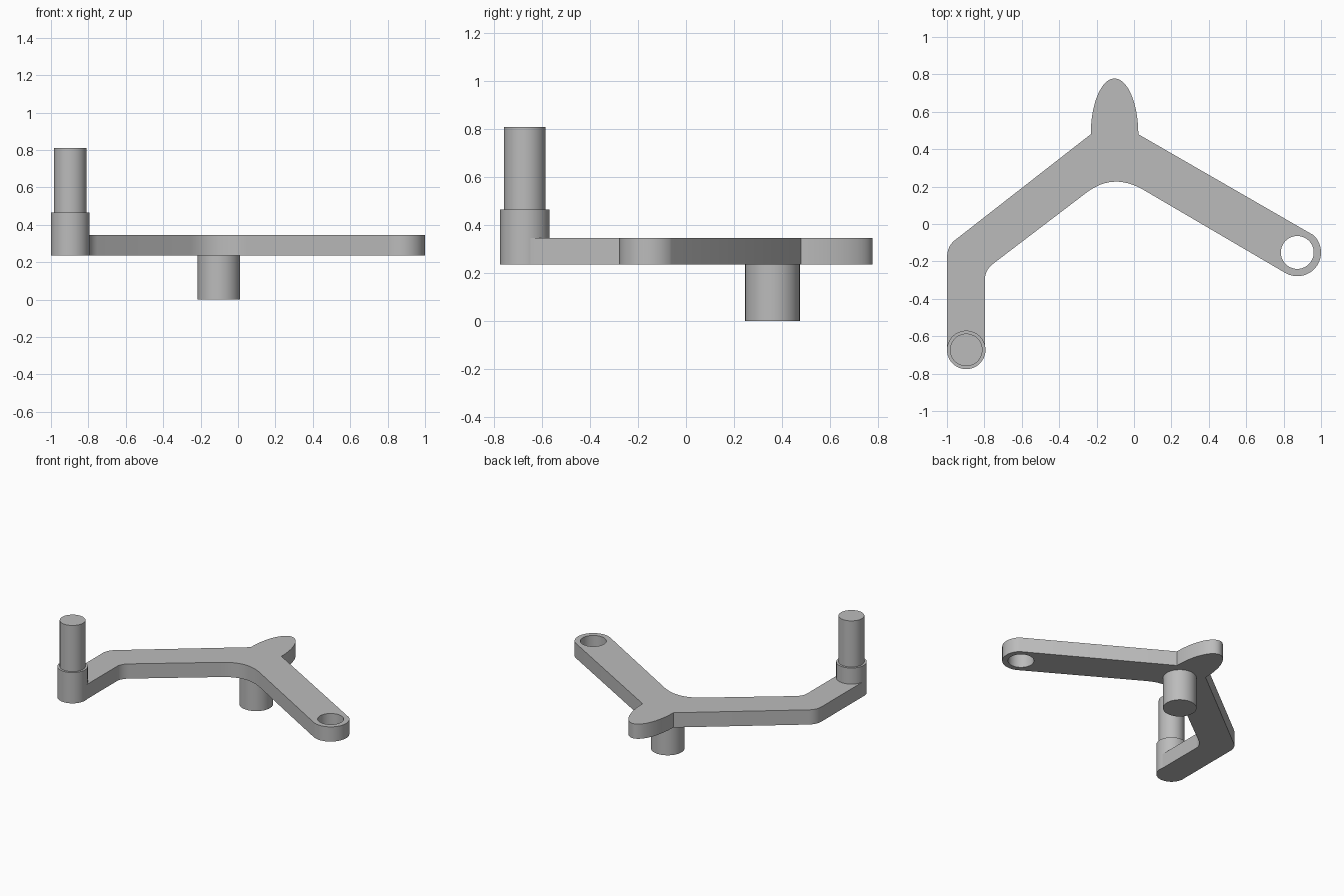
import bpy
import bmesh
from math import cos, sin, radians, tau
from mathutils import Vector

cube = bpy.data.objects.get("Cube")
if cube:
    bpy.data.objects.remove(cube, do_unlink=True)

COLOUR = (0.5, 0.5, 0.5, 1)
grey = bpy.data.materials.new("plain grey")
grey.use_nodes = True
grey.diffuse_color = COLOUR
for node in grey.node_tree.nodes:
    if node.type == "BSDF_PRINCIPLED":
        node.inputs["Base Color"].default_value = COLOUR

PLATE_LOW, PLATE_HIGH = 0.235, 0.345


def finish(bm, name):
    """Turn a bmesh into a smooth-shaded object with crisp edges."""
    bmesh.ops.recalc_face_normals(bm, faces=bm.faces)
    mesh = bpy.data.meshes.new(name)
    bm.to_mesh(mesh)
    bm.free()
    mesh.materials.append(grey)
    obj = bpy.data.objects.new(name, mesh)
    bpy.context.collection.objects.link(obj)
    bpy.ops.object.select_all(action="DESELECT")
    obj.select_set(True)
    bpy.context.view_layer.objects.active = obj
    bpy.ops.object.shade_smooth_by_angle(angle=radians(30))
    return obj


def arc(cx, cy, rx, ry, start, end, steps):
    angles = [radians(start + (end - start) * i / steps) for i in range(steps + 1)]
    return [(cx + rx * cos(a), cy + ry * sin(a)) for a in angles]


def fillet(a, corner, b, steps=12):
    a, corner, b = Vector(a), Vector(corner), Vector(b)
    ts = [i / steps for i in range(steps + 1)]
    return [tuple(a * (1 - t) ** 2 + corner * 2 * t * (1 - t) + b * t * t) for t in ts]


def plate(name, loops, low, high):
    """Fill an outline with holes and extrude it upward."""
    bm = bmesh.new()
    edges = []
    for loop in loops:
        verts = [bm.verts.new((x, y, low)) for x, y in loop]
        edges += [bm.edges.new((v, verts[i - 1])) for i, v in enumerate(verts)]
    bmesh.ops.triangle_fill(bm, edges=edges, use_beauty=True)
    result = bmesh.ops.extrude_face_region(bm, geom=bm.faces[:], use_keep_orig=True)
    top = [g for g in result["geom"] if isinstance(g, bmesh.types.BMVert)]
    bmesh.ops.translate(bm, verts=top, vec=(0, 0, high - low))
    return finish(bm, name)


def cylinder(name, x, y, radius, low, high):
    bm = bmesh.new()
    bmesh.ops.create_cone(bm, cap_ends=True, segments=64, radius1=radius,
                          radius2=radius, depth=high - low)
    bmesh.ops.translate(bm, verts=bm.verts, vec=(x, y, (low + high) / 2))
    return finish(bm, name)


# Bent arm plate: outline runs counter-clockwise from the post end
outline = [(-0.999, -0.673), (-0.797, -0.673)]
outline += fillet((-0.797, -0.295), (-0.797, -0.246), (-0.75, -0.21))      # inner elbow
outline += fillet((-0.255, 0.167), (-0.112, 0.277), (0.05, 0.183))         # inner shoulder
outline += arc(0.873, -0.152, 0.127, 0.127, -120, 46, 32)                  # eye end
outline += arc(-0.104, 0.48, 0.127, 0.298, 0, 180, 40)                     # pointed tip
outline += fillet((-0.957, -0.086), (-0.999, -0.12), (-0.999, -0.176))     # outer elbow

# Through hole in the eye end
hole = [(0.873 + 0.088 * cos(tau * i / 48), -0.152 + 0.088 * sin(tau * i / 48))
        for i in range(48)]
plate("arm_plate", [outline, hole], PLATE_LOW, PLATE_HIGH)

# Pivot stub under the shoulder, stepped post at the bent end
cylinder("pivot_stub", -0.102, 0.361, 0.114, 0, PLATE_LOW)
cylinder("post_base", -0.897, -0.673, 0.103, PLATE_LOW, 0.465)
cylinder("post_pin", -0.897, -0.673, 0.087, 0.465, 0.81)
